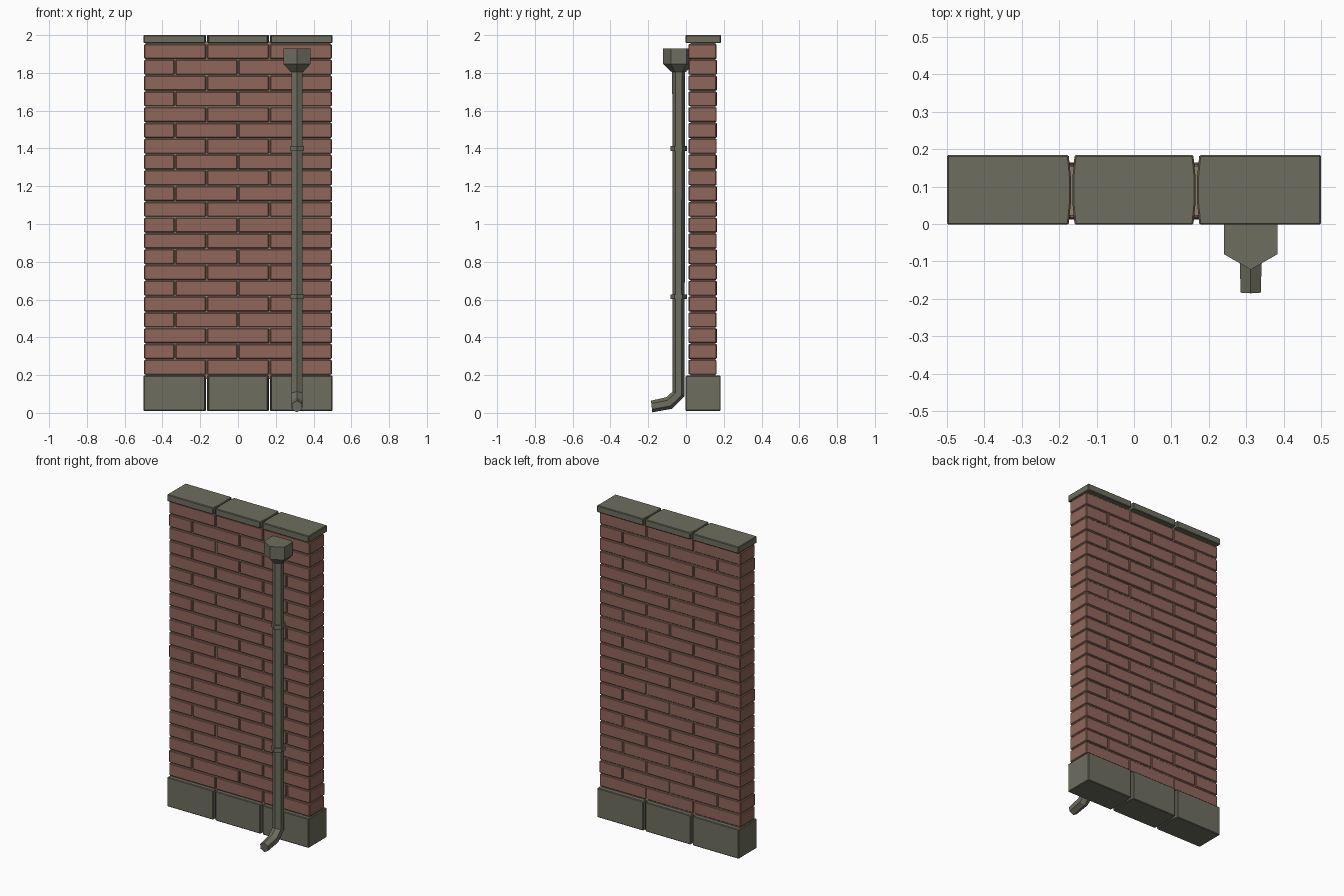
import bpy, bmesh, math, random
from mathutils import Vector

random.seed(4)
default = bpy.data.objects.get("Cube")
if default:
    bpy.data.objects.remove(default, do_unlink=True)


def material(name, srgb):
    col = [c / 12.92 if c < 0.04 else ((c + 0.055) / 1.055) ** 2.4 for c in srgb] + [1]
    m = bpy.data.materials.new(name)
    m.use_nodes = True
    m.diffuse_color = col
    m.node_tree.nodes["Principled BSDF"].inputs["Base Color"].default_value = col
    return m


BRICK = material("red brick", (0.56, 0.40, 0.355))
MORTAR = material("tan mortar", (0.57, 0.49, 0.41))
STONE = material("grey stone", (0.43, 0.43, 0.375))


def finish(name, bm, mat):
    bmesh.ops.recalc_face_normals(bm, faces=bm.faces)
    mesh = bpy.data.meshes.new(name)
    bm.to_mesh(mesh)
    bm.free()
    mesh.materials.append(mat)
    ob = bpy.data.objects.new(name, mesh)
    bpy.context.collection.objects.link(ob)
    return ob


def chamfer(bm, width):
    bmesh.ops.bevel(bm, geom=list(bm.edges), offset=width, segments=1,
                    affect='EDGES', clamp_overlap=True)


def box(name, lo, hi, mat, bevel=0.0):
    bm = bmesh.new()
    bmesh.ops.create_cube(bm, size=1)
    for v in bm.verts:
        v.co = [a + (c + 0.5) * (b - a) for c, a, b in zip(v.co, lo, hi)]
    if bevel:
        chamfer(bm, bevel)
    return finish(name, bm, mat)


def stone(name, x0, x1, y0, y1, z0, z1):
    """Block whose jointed ends are cut back at the front and rear corners."""
    mid = 0.06
    cut0 = 0.006 if x0 > -0.49 else 0
    cut1 = 0.006 if x1 < 0.49 else 0
    outline = [(x0 + cut0, y0), (x1 - cut1, y0)]
    if cut1:
        outline += [(x1, y0 + mid), (x1, y1 - mid)]
    outline += [(x1 - cut1, y1), (x0 + cut0, y1)]
    if cut0:
        outline += [(x0, y1 - mid), (x0, y0 + mid)]
    bm = bmesh.new()
    face = bm.faces.new([bm.verts.new((x, y, z0)) for x, y in outline])
    ext = bmesh.ops.extrude_face_region(bm, geom=[face], use_keep_orig=True)
    for v in ext["geom"]:
        if isinstance(v, bmesh.types.BMVert):
            v.co.z = z1
    bmesh.ops.recalc_face_normals(bm, faces=bm.faces)
    chamfer(bm, 0.004)
    return finish(name, bm, STONE)


def hex_loft(name, rings):
    """Six-sided tube through (centre, radius, tilt about x) rings, capped."""
    bm = bmesh.new()
    loops = []
    for centre, radius, tilt in rings:
        loop = []
        for i in range(6):
            a = math.radians(60 * i + 30)
            x, y = radius * math.cos(a), radius * math.sin(a)
            offset = Vector((x, y * math.cos(tilt), y * math.sin(tilt)))
            loop.append(bm.verts.new(Vector(centre) + offset))
        loops.append(loop)
    for a, b in zip(loops, loops[1:]):
        for i in range(6):
            j = (i + 1) % 6
            bm.faces.new((a[i], a[j], b[j], b[i]))
    bm.faces.new(loops[0])
    bm.faces.new(loops[-1])
    return finish(name, bm, STONE)


# Plinth and coping, three stones each
third = 1 / 3
for i in range(3):
    a = -0.5 + i * third + (0.002 if i else 0)
    b = -0.5 + (i + 1) * third - (0.002 if i < 2 else 0)
    stone(f"plinth_stone_{i}", a, b, -0.002, 0.183, 0.01, 0.197)
    stone(f"coping_stone_{i}", a, b, -0.002, 0.185, 1.957, 2.0)

# Mortar core behind the brick faces
box("mortar_core", (-0.491, 0.023, 0.18), (0.491, 0.155, 1.965), MORTAR)

# Brick courses in running bond
COURSES, BOTTOM, TOP = 21, 0.2, 1.955
pitch = (TOP - BOTTOM) / COURSES
for row in range(COURSES):
    if row % 2 == 0:
        joints = [-0.5, -third / 2, third / 2, 0.5]
    else:
        joints = [-0.5, -third, 0, third, 0.5]
    z = BOTTOM + row * pitch
    for k, (a, b) in enumerate(zip(joints, joints[1:])):
        shift = random.uniform(-0.002, 0.002)
        box(f"brick_{row}_{k}",
            (a + 0.003, 0.014 + shift, z + 0.003),
            (b - 0.003, 0.162 + shift, z + pitch - 0.003), BRICK, 0.004)

# Drainpipe with a bent spout at the foot
PX, PY = 0.312, -0.039
hex_loft("drainpipe", [
    ((PX, PY, 1.83), 0.034, 0),
    ((PX, PY, 0.1), 0.034, math.radians(-22)),
    ((PX, -0.09, 0.052), 0.034, math.radians(-63)),
    ((PX, -0.182, 0.034), 0.031, math.radians(-84)),
])

# Rainwater hopper
hex_loft("hopper", [
    ((PX, PY, 1.805), 0.038, 0),
    ((PX, PY, 1.848), 0.083, 0),
    ((PX, PY, 1.93), 0.083, 0),
])

# Pipe collars
for i, z in enumerate((0.615, 1.4)):
    hex_loft(f"pipe_collar_{i}", [((PX, PY, z - 0.013), 0.043, 0),
                                  ((PX, PY, z + 0.013), 0.043, 0)])
